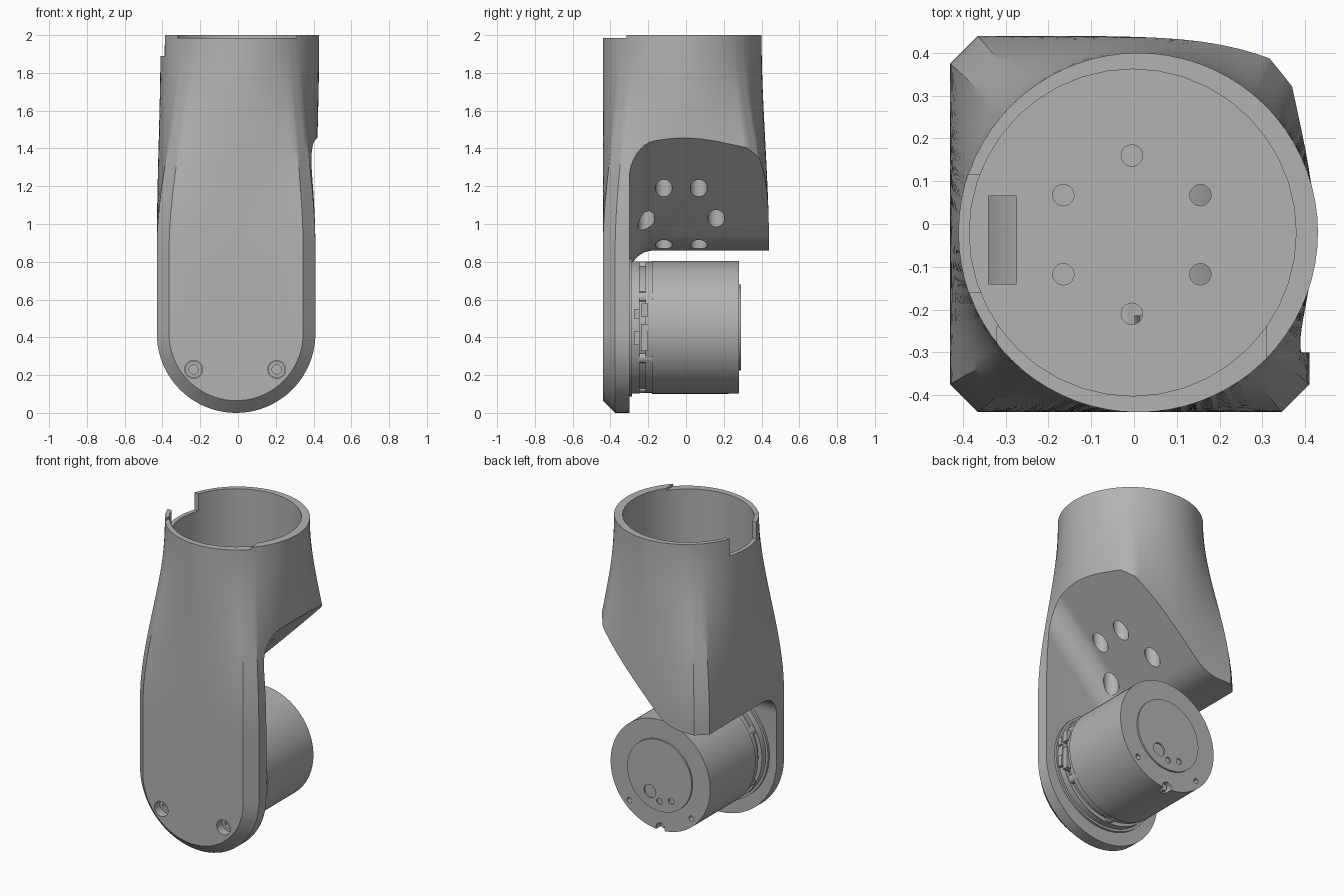
import bpy, bmesh
from math import sin, cos, pi, hypot, atan2, radians
from mathutils import Vector

if "Cube" in bpy.data.objects:
    bpy.data.objects.remove(bpy.data.objects["Cube"], do_unlink=True)

GREY = (0.45, 0.45, 0.45, 1)
grey = bpy.data.materials.new("plain grey")
grey.use_nodes = True
grey.diffuse_color = GREY
grey.node_tree.nodes["Principled BSDF"].inputs["Base Color"].default_value = GREY


def finish(name, bm):
    bmesh.ops.recalc_face_normals(bm, faces=bm.faces)
    me = bpy.data.meshes.new(name)
    bm.to_mesh(me)
    bm.free()
    me.materials.append(grey)
    ob = bpy.data.objects.new(name, me)
    bpy.context.collection.objects.link(ob)
    return ob


def loft(name, rings):
    """Skin closed rings of equal length and cap both ends."""
    bm = bmesh.new()
    rows = [[bm.verts.new(p) for p in ring] for ring in rings]
    n = len(rows[0])
    for a, b in zip(rows, rows[1:]):
        for i in range(n):
            j = (i + 1) % n
            bm.faces.new((a[i], a[j], b[j], b[i]))
    bm.faces.new(rows[0])
    bm.faces.new(rows[-1])
    return finish(name, bm)


def cyl(name, r, a, b, n=32):
    """Cylinder between two points."""
    a, b = Vector(a), Vector(b)
    bm = bmesh.new()
    bmesh.ops.create_cone(bm, cap_ends=True, segments=n, radius1=r, radius2=r, depth=(b - a).length)
    rot = (b - a).to_track_quat('Z', 'Y')
    for v in bm.verts:
        v.co = rot @ v.co + (a + b) / 2
    return finish(name, bm)


def box(name, lo, hi):
    bm = bmesh.new()
    bmesh.ops.create_cube(bm, size=1)
    for v in bm.verts:
        v.co = [l + (h - l) * (c + 0.5) for l, h, c in zip(lo, hi, v.co)]
    return finish(name, bm)


def cut(targets, cutters):
    """Subtract the cutters from every target, then discard them."""
    for ob in targets:
        bpy.context.view_layer.objects.active = ob
        for c in cutters:
            mod = ob.modifiers.new("cut", 'BOOLEAN')
            mod.operation, mod.solver, mod.object = 'DIFFERENCE', 'EXACT', c
            bpy.ops.object.modifier_apply(modifier=mod.name)
    for c in cutters:
        bpy.data.objects.remove(c, do_unlink=True)


# Housing: chamfered rectangle blending into a round tube
HX, HY, CH, CX = 0.42, 0.44, 0.065, -0.01
corners = [(HX, HY - CH), (HX - CH, HY)]
angles = [2 * pi * i / 72 for i in range(72)]
angles += [atan2(sy * y, sx * x) % (2 * pi) for x, y in corners for sx in (1, -1) for sy in (1, -1)]
angles.sort()


def section(z):
    t = min(1, (2 - z) / 1.14)
    t = t * t * (3 - 2 * t)
    ring = []
    for a in angles:
        c, s = abs(cos(a)), abs(sin(a))
        r = min(HX / max(c, 1e-6), HY / max(s, 1e-6), (HX + HY - CH) / (c + s))
        square = Vector((CX + r * cos(a), r * sin(a), z))
        circle = Vector((0.01 + 0.42 * cos(a), -0.02 + 0.42 * sin(a), z))
        ring.append(circle.lerp(square, t))
    return ring


levels = [2 - 1.14 * i / 24 for i in range(25)] + [HX]
housing = loft("housing", [section(z) for z in levels])

# Rounded lower end of the mounting plate
def half_disc(r, y):
    return [(CX + r * cos(a), y, HX + r * sin(a)) for a in (pi + pi * i / 40 for i in range(41))]

plate_end = loft("plate_end", [half_disc(HX, -0.30), half_disc(HX, CH - HY), half_disc(HX - CH, -HY)])

# Clearance under the tube: flat, then rising at 45 degrees, filleted to the plate
curve = [(-0.6, 0.86, 0.0)]
R = 0.25
for i in range(9):
    a = pi / 4 * i / 8
    curve.append((-0.278 + R * sin(a), 0.86 + R * (1 - cos(a)), a))
curve.append((0.8, 1.835, pi / 4))


def clearance(y, o):
    top = [(x + o * sin(a), y, z - o * cos(a)) for x, z, a in curve]
    return top + [(0.95, y, 0.1), (-0.6, y, 0.1)]


F = 0.13
steps = [pi / 2 * i / 8 for i in range(9)]
rings = [clearance(-0.30 + F * (1 - cos(a)), F * (1 - sin(a))) for a in steps]
cut([housing], [loft("clearance_cutter", rings + [clearance(0.7, 0)])])

# Cup, rim notches and cable slot
cut([housing], [
    cyl("cup_cutter", 0.382, (-0.003, -0.02, 1.5), (-0.003, -0.02, 2.2), 40),
    box("side_notch_cutter", (-0.6, -0.16, 1.89), (-0.3, 0.115, 2.2)),
    box("front_notch_cutter", (-0.32, -0.6, 1.985), (0.31, -0.24, 2.2)),
    box("slot_cutter", (-0.34, -0.14, 0.6), (-0.275, 0.065, 1.6)),
])

# Ring of six counterbored holes through the cup floor
cutters = []
for i in range(6):
    a = pi / 6 + pi / 3 * i
    x, y = -0.005 + 0.185 * cos(a), -0.025 + 0.185 * sin(a)
    cutters.append(cyl("floor_hole_cutter", 0.025, (x, y, 0.6), (x, y, 1.6), 20))
    cutters.append(cyl("counterbore_cutter", 0.045, (x, y, 0.6), (x, y, 1.4), 24))
cut([housing], cutters)

# Plate screw holes, with socket screws sunk in them
MX, MZ = -0.015, 0.4525
for x in (MX - 0.22, MX + 0.22):
    for dz in (-0.2225, 0.2225):
        z = MZ + dz
        part = plate_end if dz < 0 else housing
        cut([part], [cyl("screw_hole_cutter", 0.048, (x, -0.6, z), (x, -0.36, z), 24)])
        screw = cyl("plate_screw", 0.044, (x, -0.36, z), (x, -0.39, z), 24)
        cut([screw], [cyl("socket_cutter", 0.025, (x, -0.6, z), (x, -0.37, z), 20)])


# Motor, stacked along y
def disc(name, r, y0, y1, n=64):
    return cyl(name, r, (MX, y0, MZ), (MX, y1, MZ), n)


def polar(r, a, y):
    return (MX + r * cos(a), y, MZ + r * sin(a))


disc("motor_base", 0.365, -0.302, -0.285)
disc("motor_rear_ring", 0.35, -0.285, -0.245)
disc("motor_neck", 0.325, -0.245, -0.18)
disc("motor_collar", 0.345, -0.215, -0.18)
motor = disc("motor_body", 0.352, -0.18, 0.28, 96)
hub = disc("motor_hub", 0.228, 0.26, 0.29)

# Circuit connectors and standoffs around the neck
for z0, z1 in ((0.33, 0.47), (0.51, 0.58)):
    box("connector", (MX + 0.28, -0.238, z0), (MX + 0.352, -0.2, z1))
for z0, z1 in ((0.36, 0.43), (0.50, 0.55)):
    box("small_connector", (MX + 0.28, -0.275, z0), (MX + 0.358, -0.245, z1))
for i in range(6):
    a = pi / 6 + i * pi / 3
    cyl("standoff", 0.03, polar(0.318, a, -0.25), polar(0.318, a, -0.175), 12)

# Rim notches with screws and small holes on the motor face
cutters = []
for i in range(4):
    a = pi / 2 * i
    cutters.append(cyl("rim_notch_cutter", 0.031, polar(0.338, a, 0.225), polar(0.338, a, 0.4), 20))
    b = a + pi / 4
    cutters.append(cyl("rim_hole_cutter", 0.017, polar(0.31, b, 0.24), polar(0.31, b, 0.4), 16))
    cyl("rim_screw", 0.022, polar(0.328, a, 0.22), polar(0.328, a, 0.25), 16)
cutters.append(disc("hub_seat_cutter", 0.236, 0.255, 0.4))
cut([motor], cutters)

# Hub: centre bore, three large holes and a ring of small ones
cutters = [disc("bore_cutter", 0.06, 0.265, 0.4, 32)]
for i in range(12):
    a = pi + pi / 6 * i
    big = i % 4 == 0
    r, d = (0.042, 0.135) if big else (0.02, 0.165)
    cutters.append(cyl("hub_hole_cutter", r, polar(d, a, 0.268), polar(d, a, 0.4), 20))
cut([hub], cutters)

# Smooth shading with sharp edges kept
bpy.ops.object.select_all(action='DESELECT')
for ob in bpy.context.collection.objects:
    if ob.type == 'MESH' and grey.name in ob.data.materials:
        ob.select_set(True)
        bpy.context.view_layer.objects.active = ob
bpy.ops.object.shade_smooth_by_angle(angle=radians(30))
